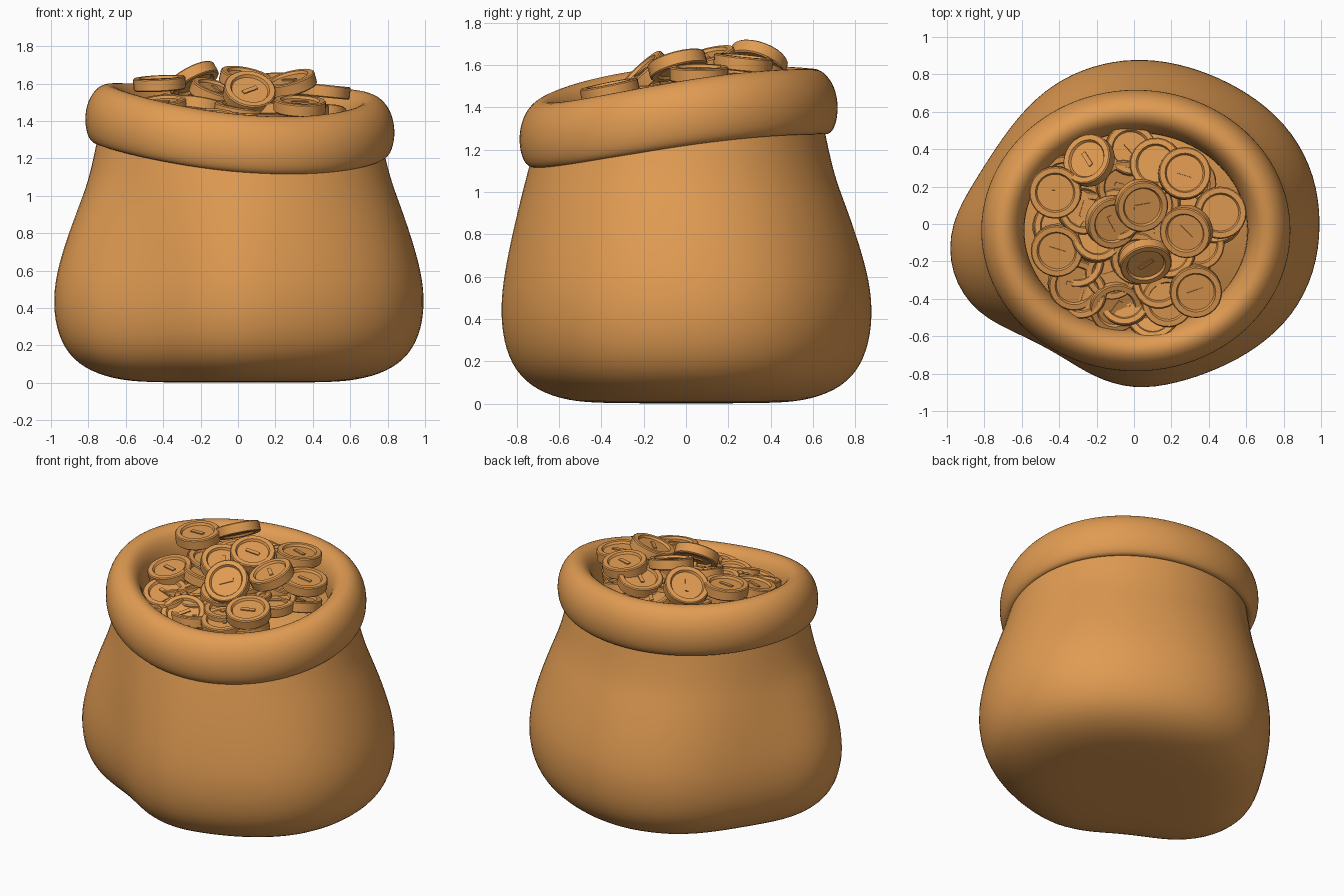
import bpy
import bmesh
import random
from math import sin, cos, radians, sqrt
from mathutils import Matrix, Vector

cube = bpy.data.objects.get("Cube")
if cube:
    bpy.data.objects.remove(cube, do_unlink=True)

random.seed(4)
SEG = 24

# One warm colour for cloth and coins
tan = bpy.data.materials.new("warm tan")
tan.use_nodes = True
tan.diffuse_color = (0.75, 0.33, 0.085, 1)
tan.node_tree.nodes["Principled BSDF"].inputs["Base Color"].default_value = tan.diffuse_color


def finish(bm, name, levels=0, sharp=180):
    bmesh.ops.recalc_face_normals(bm, faces=bm.faces)
    mesh = bpy.data.meshes.new(name)
    bm.to_mesh(mesh)
    bm.free()
    mesh.materials.append(tan)
    obj = bpy.data.objects.new(name, mesh)
    bpy.context.collection.objects.link(obj)
    bpy.ops.object.select_all(action="DESELECT")
    obj.select_set(True)
    bpy.context.view_layer.objects.active = obj
    bpy.ops.object.shade_smooth_by_angle(angle=radians(sharp))
    if levels:
        mod = obj.modifiers.new("Smooth", "SUBSURF")
        mod.levels = mod.render_levels = levels
    return obj


def loft(bm, rings, closed=False):
    """Skin quads between rings of points; return the vertex rings."""
    loops = [[bm.verts.new(p) for p in ring] for ring in rings]
    pairs = list(zip(loops, loops[1:]))
    if closed:
        pairs.append((loops[-1], loops[0]))
    for a, b in pairs:
        n = len(a)
        for i in range(n):
            j = (i + 1) % n
            bm.faces.new((a[i], a[j], b[j], b[i]))
    return loops


def rim_height(t):
    return 1.3825 - 0.036 * cos(t) + 0.075 * sin(t) + 0.026 * cos(2 * t) + 0.016 * sin(2 * t)


def oval(t, rx, ry, z):
    return Vector((0.01 + rx * cos(t), -0.035 + ry * sin(t), z))


angles = [radians(360 * i / SEG) for i in range(SEG)]

# Sack body: lumpy belly outline blending up into an oval neck
belly = [1.0, 1.0, .98, .94, .905, .89, .885, .875, .865, .845, .84, .88,
         .985, 1.02, .97, .84, .80, .845, .885, .88, .895, .935, .98, 1.0]
lower = [(0, .45), (.012, .64), (.06, .81), (.15, .93), (.29, .995), (.46, 1.01)]
upper = [(.62, .93), (.8, .69), (.97, .42), (1.1, .2)]
rings = []
for z, s in lower:
    rings.append([Vector((r * s * cos(t), r * s * sin(t), z)) for r, t in zip(belly, angles)])
for z, w in upper:
    ring = []
    for r, t in zip(belly, angles):
        full = Vector((r * cos(t), r * sin(t), z))
        ring.append(oval(t, .765, .69, z).lerp(full, w))
    rings.append(ring)
rings.append([oval(t, .745, .67, rim_height(t)) for t in angles])
bm = bmesh.new()
loops = loft(bm, rings)
bm.faces.new(loops[0])
finish(bm, "sack_body", 2)

# Rolled rim: plump fold that dips inside to the lining
fold = [(-.10, -.22), (-.118, -.06), (-.10, .07), (-.05, .145), (.02, .16), (.085, .11),
        (.122, .02), (.122, -.08), (.095, -.155), (.05, -.165), (.02, -.10), (-.05, -.2)]
bm = bmesh.new()
loft(bm, [[oval(t, .715 + d, .64 + d, rim_height(t) + h) for t in angles] for d, h in fold], True)
finish(bm, "rolled_rim", 2)


# Filling beneath the coins
def mound(x, y):
    r2 = (x * x + y * y) / .4
    return 1.29 + .13 * y + .14 * max(0, 1 - r2)


bm = bmesh.new()
rings = []
for f in (1, .75, .5, .25):
    ring = [oval(t, .64 * f, .57 * f, 0) for t in angles]
    for p in ring:
        p.z = mound(p.x, p.y)
    rings.append(ring)
loops = loft(bm, rings)
bm.faces.new(loops[-1])
finish(bm, "coin_filling")

# Coins: lathed disc with a raised edge and a small bar on each face
coin_profile = [(.098, .02), (.106, .034), (.134, .034), (.14, .028),
                (.14, -.028), (.134, -.034), (.106, -.034), (.098, -.02)]


def coin(name, x, y, z, nx, ny, spin):
    bm = bmesh.new()
    loops = loft(bm, [[(r * cos(t), r * sin(t), h) for t in angles] for r, h in coin_profile])
    bm.faces.new(loops[0])
    bm.faces.new(loops[-1])
    bmesh.ops.create_cube(bm, size=1, matrix=Matrix.Diagonal((.09, .024, .054, 1)))
    normal = Vector((nx, ny, sqrt(max(.05, 1 - nx * nx - ny * ny))))
    turn = normal.to_track_quat("Z", "Y").to_matrix().to_4x4()
    place = Matrix.Translation((x, y, z)) @ turn @ Matrix.Rotation(radians(spin), 4, "Z")
    bmesh.ops.transform(bm, matrix=place, verts=bm.verts)
    finish(bm, name, 0, 35)


# Top layer: x, y, z, tilt x, tilt y, spin
top_coins = [
    (.06, -.2, 1.55, .15, -.68, 25), (-.42, .17, 1.6, -.05, -.08, 30),
    (-.24, .34, 1.62, -.45, .3, 70), (.04, .1, 1.62, .2, -.25, -30),
    (.28, -.04, 1.6, -.25, -.25, 0), (.27, .27, 1.61, .05, .1, 10),
    (.46, .06, 1.56, .1, 0, 90), (-.41, -.14, 1.48, -.1, -.2, 10),
    (-.32, -.32, 1.41, .1, -.25, -35), (-.1, -.44, 1.38, .15, -.4, 35),
    (.18, -.41, 1.39, 0, -.15, -40), (.33, -.36, 1.48, .05, -.2, 5),
    (-.12, .01, 1.55, .3, -.25, 70), (.12, .32, 1.56, -.2, .1, 80)]
for i, c in enumerate(top_coins):
    coin(f"top_coin_{i + 1}", *c)

# Lower layer: spiral scatter resting on the filling
for i in range(24):
    r = .47 * sqrt((i + .5) / 24)
    t = 2.4 * i
    x, y = r * cos(t), r * sin(t) - .03
    tilt = [random.uniform(-.25, .25) for _ in range(2)]
    coin(f"lower_coin_{i + 1}", x, y, mound(x, y) + random.uniform(.03, .08),
         tilt[0], tilt[1], random.uniform(0, 180))
